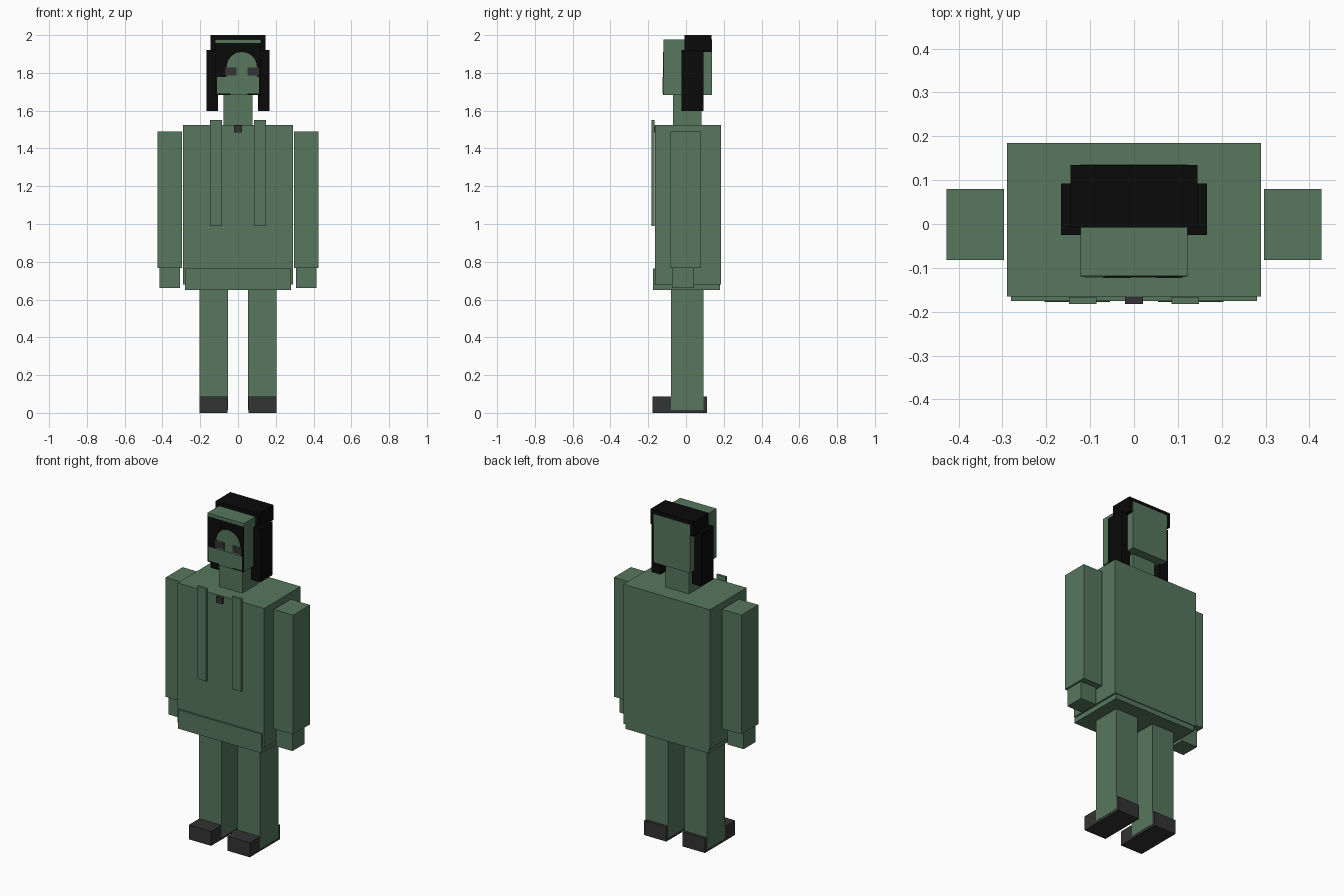
import bpy, bmesh, math

if "Cube" in bpy.data.objects:
    bpy.data.objects.remove(bpy.data.objects["Cube"])


def material(name, c):
    m = bpy.data.materials.new(name)
    m.diffuse_color = (*c, 1)
    m.use_nodes = True
    m.node_tree.nodes["Principled BSDF"].inputs["Base Color"].default_value = m.diffuse_color
    return m


GREEN = material("muted green", (0.096, 0.185, 0.110))
BLACK = material("black", (0.003, 0.003, 0.003))
GREY = material("dark grey", (0.033, 0.033, 0.033))


def finish(name, bm, mat):
    bmesh.ops.recalc_face_normals(bm, faces=bm.faces)
    me = bpy.data.meshes.new(name)
    bm.to_mesh(me)
    bm.free()
    me.materials.append(mat)
    ob = bpy.data.objects.new(name, me)
    bpy.context.collection.objects.link(ob)
    return ob


def box(name, x, y, z, mat):
    """Axis-aligned box from (min, max) ranges."""
    bm = bmesh.new()
    bmesh.ops.create_cube(bm, size=1)
    for v in bm.verts:
        v.co = [r[0] if c < 0 else r[1] for c, r in zip(v.co, (x, y, z))]
    return finish(name, bm, mat)


def pair(name, x, y, z, mat):
    """Mirrored left and right boxes."""
    box("right_" + name, x, y, z, mat)
    box("left_" + name, (-x[1], -x[0]), y, z, mat)


def plate(name, pts, y0, y1, mat):
    """Extrude an x-z outline along y."""
    bm = bmesh.new()
    f = bm.faces.new([bm.verts.new((x, y0, z)) for x, z in pts])
    ext = bmesh.ops.extrude_face_region(bm, geom=[f])["geom"]
    for v in ext:
        if isinstance(v, bmesh.types.BMVert):
            v.co.y = y1
    return finish(name, bm, mat)


# Jacket
box("torso", (-0.29, 0.29), (-0.165, 0.185), (0.68, 1.525), GREEN)
box("jacket_hem", (-0.28, 0.28), (-0.176, 0.18), (0.65, 0.765), GREEN)
pair("strap", (0.086, 0.148), (-0.182, -0.167), (0.99, 1.55), GREEN)
box("collar_clasp", (-0.02, 0.02), (-0.182, -0.165), (1.485, 1.522), GREY)

# Limbs
pair("arm", (0.297, 0.427), (-0.082, 0.08), (0.767, 1.49), GREEN)
pair("hand", (0.307, 0.416), (-0.073, 0.043), (0.66, 0.77), GREEN)
pair("leg", (0.054, 0.205), (-0.08, 0.093), (0.015, 0.68), GREEN)
pair("shoe", (0.055, 0.204), (-0.178, 0.11), (0.0, 0.088), GREY)

# Head and hair
box("neck", (-0.078, 0.078), (-0.07, 0.083), (1.52, 1.69), GREEN)
box("head", (-0.122, 0.122), (-0.119, 0.137), (1.683, 1.977), GREEN)
box("hair_top", (-0.145, 0.145), (-0.008, 0.134), (1.91, 2.0), BLACK)
pair("hair_side", (0.106, 0.167), (-0.025, 0.092), (1.597, 1.92), BLACK)

# Face: dark fringe plate, pale dome, eyes, lower face
box("fringe", (-0.122, 0.122), (-0.12, -0.118), (1.683, 1.957), BLACK)
dome = [(0.02 + 0.08 * math.cos(math.pi * i / 16),
         1.83 + 0.08 * math.sin(math.pi * i / 16)) for i in range(17)]
plate("forehead", dome + [(-0.06, 1.76), (0.1, 1.76)], -0.1212, -0.119, GREEN)
for side, x in (("left", (-0.07, -0.007)), ("right", (0.05, 0.11))):
    box(side + "_eye", x, (-0.1222, -0.119), (1.785, 1.828), GREY)
box("lower_face", (-0.112, 0.112), (-0.1235, -0.119), (1.692, 1.778), GREEN)
box("chin", (-0.04, 0.05), (-0.1225, -0.119), (1.683, 1.7), GREEN)
